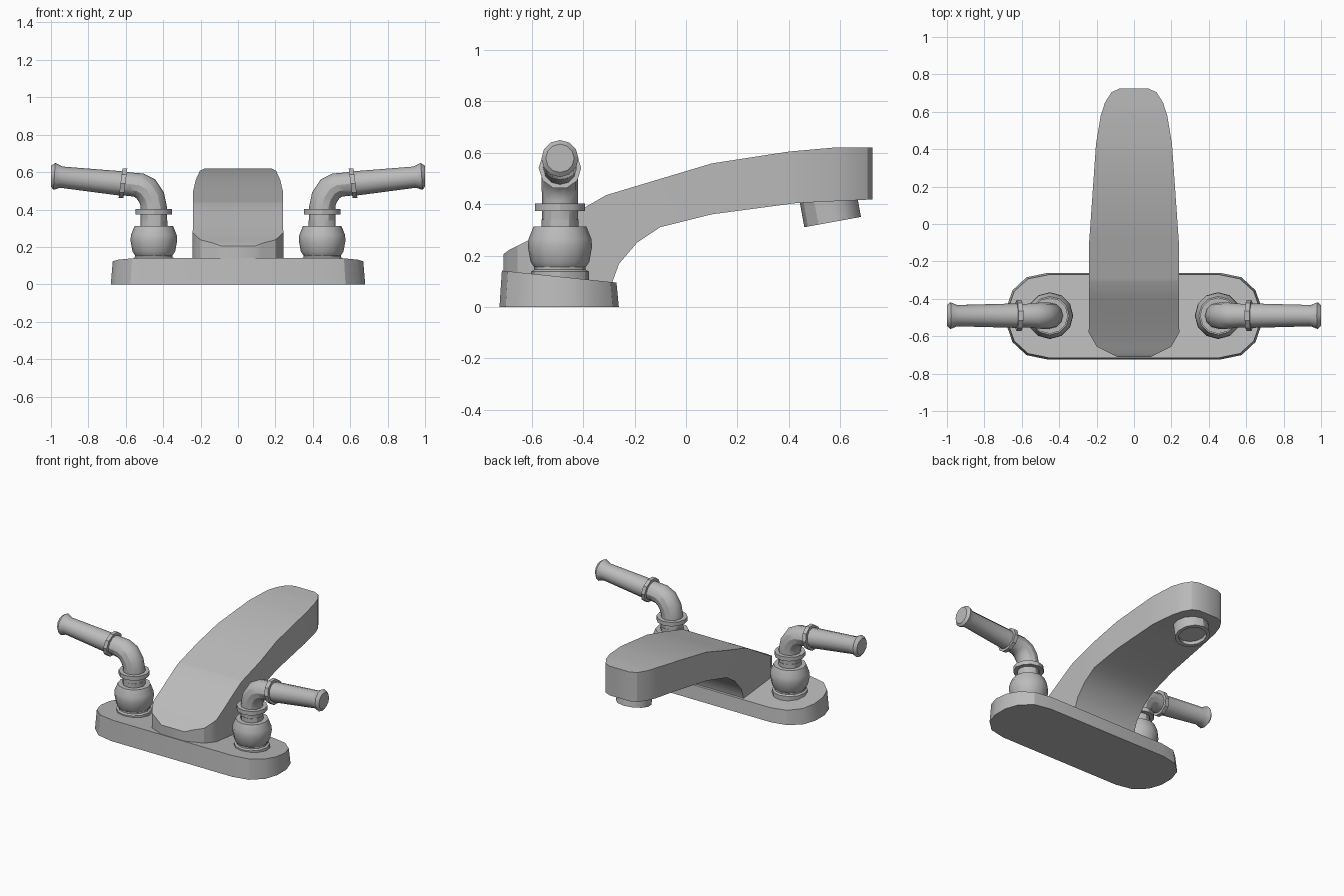
import bpy, bmesh, math
from mathutils import Vector

if "Cube" in bpy.data.objects:
    bpy.data.objects.remove(bpy.data.objects["Cube"])

metal = bpy.data.materials.new("brushed_grey_metal")
metal.diffuse_color = (0.50, 0.50, 0.50, 1)
metal.use_nodes = True
metal.node_tree.nodes["Principled BSDF"].inputs["Base Color"].default_value = metal.diffuse_color


def finish(name, bm, angle=30):
    bmesh.ops.recalc_face_normals(bm, faces=bm.faces)
    me = bpy.data.meshes.new(name)
    bm.to_mesh(me)
    bm.free()
    me.materials.append(metal)
    ob = bpy.data.objects.new(name, me)
    bpy.context.collection.objects.link(ob)
    bpy.ops.object.select_all(action='DESELECT')
    ob.select_set(True)
    bpy.context.view_layer.objects.active = ob
    bpy.ops.object.shade_smooth_by_angle(angle=math.radians(angle))
    return ob


def skin(bm, loops):
    """Join closed vertex loops into a capped solid."""
    n = len(loops[0])
    for a, b in zip(loops, loops[1:]):
        for i in range(n):
            j = (i + 1) % n
            bm.faces.new((a[i], a[j], b[j], b[i]))
    bm.faces.new(loops[0])
    bm.faces.new(loops[-1])


def sweep(name, rings, sides):
    """Round part from rings of (centre, direction, radius)."""
    bm = bmesh.new()
    loops = []
    for c, d, r in rings:
        d = Vector(d).normalized()
        u = Vector((0, 1, 0)) if abs(d.y) < 0.5 else Vector((1, 0, 0))
        u = (u - d * u.dot(d)).normalized()
        v = d.cross(u)
        loops.append([bm.verts.new(Vector(c) + r * (
            math.cos(t) * u + math.sin(t) * v))
            for t in (2 * math.pi * k / sides for k in range(sides))])
    skin(bm, loops)
    return finish(name, bm)


def interp(pts, y):
    for (a, p), (b, q) in zip(pts, pts[1:]):
        if y <= b:
            return p + (q - p) * max(0, y - a) / (b - a)
    return pts[-1][1]


# Base plate: rounded outline, slightly tapered, top sloping to the rear
MID = -0.493
end = [(0.46, -0.232), (0.575, -0.208), (0.65, -0.138), (0.68, -0.05)]
end += [(x, -y) for x, y in reversed(end)]
outline = end + [(-x, y) for x, y in reversed(end)]
bm = bmesh.new()
low = [bm.verts.new((x, MID + y, 0)) for x, y in outline]
high = [bm.verts.new((x * 0.985, MID + y * 0.96, 0.118 - 0.1 * y))
        for x, y in outline]
skin(bm, [low, high])
finish("base_plate", bm)

# Spout: plan half-width, upper and lower side curves along y
width = [(-0.71, 0.09), (-0.655, 0.2), (-0.58, 0.242), (-0.1, 0.24),
         (0.1, 0.226), (0.43, 0.203), (0.58, 0.178), (0.65, 0.155),
         (0.705, 0.12), (0.725, 0.075)]
upper = [(-0.71, 0.205), (-0.69, 0.22), (-0.62, 0.255), (-0.5, 0.322),
         (-0.4, 0.383), (-0.31, 0.435), (0.1, 0.558), (0.4, 0.604),
         (0.58, 0.62), (0.725, 0.62)]
lower = [(-0.71, 0.06), (-0.29, 0.06), (-0.285, 0.1), (-0.26, 0.168),
         (-0.19, 0.25), (-0.1, 0.31), (0.1, 0.36), (0.43, 0.404),
         (0.725, 0.418)]
bm = bmesh.new()
loops = []
for y in sorted({p[0] for p in width + upper + lower}):
    w, t, b = (interp(c, y) for c in (width, upper, lower))
    loops.append([bm.verts.new(p) for p in
                  ((-w, y, b), (w, y, b), (w, y, t), (-w, y, t))])
skin(bm, loops)
finish("spout", bm)

# Aerator: tilted nozzle with a recessed mouth
axis = Vector((0, 0.179, -0.984))
mouth = Vector((0, 0.57, 0.33))
sweep("aerator", [(mouth + axis * h, axis, r) for h, r in (
    (-0.12, 0.112), (0, 0.112), (0, 0.088), (-0.025, 0.088))], 12)

# Valves and lever handles on both sides
body = [(0.08, 0.112), (0.138, 0.112), (0.145, 0.1), (0.155, 0.1),
        (0.175, 0.114), (0.235, 0.125), (0.265, 0.122), (0.312, 0.103),
        (0.312, 0.072), (0.34, 0.072)]
for side, s in (("left", -1), ("right", 1)):
    X, Y = 0.45 * s, -0.49
    sweep(side + "_valve_body", [((X, Y, z), (0, 0, 1), r)
                                 for z, r in body], 12)
    sweep(side + "_neck_collar", [((X, Y, z), (0, 0, 1), 0.097)
                                  for z in (0.374, 0.402)], 12)

    # Lever: neck, elbow, tapering grip and flared knob (x, z, angle, radius)
    lever = [(0.45, 0.31, 90, 0.07), (0.45, 0.415, 90, 0.07),
             (0.462, 0.465, 68, 0.071), (0.492, 0.51, 45, 0.071),
             (0.53, 0.53, 22, 0.067), (0.575, 0.535, 8, 0.063),
             (0.64, 0.541, 7, 0.065), (0.945, 0.573, 6, 0.057),
             (0.982, 0.577, 4, 0.072), (1.0, 0.578, 0, 0.055)]
    sweep(side + "_lever", [
        ((x * s, Y, z), (s * math.cos(math.radians(a)), 0,
                         math.sin(math.radians(a))), r)
        for x, z, a, r in lever], 12)
    sweep(side + "_lever_collar", [
        ((x * s, Y, 0.54), (s, 0, 0.13), 0.083) for x in (0.602, 0.628)], 10)
